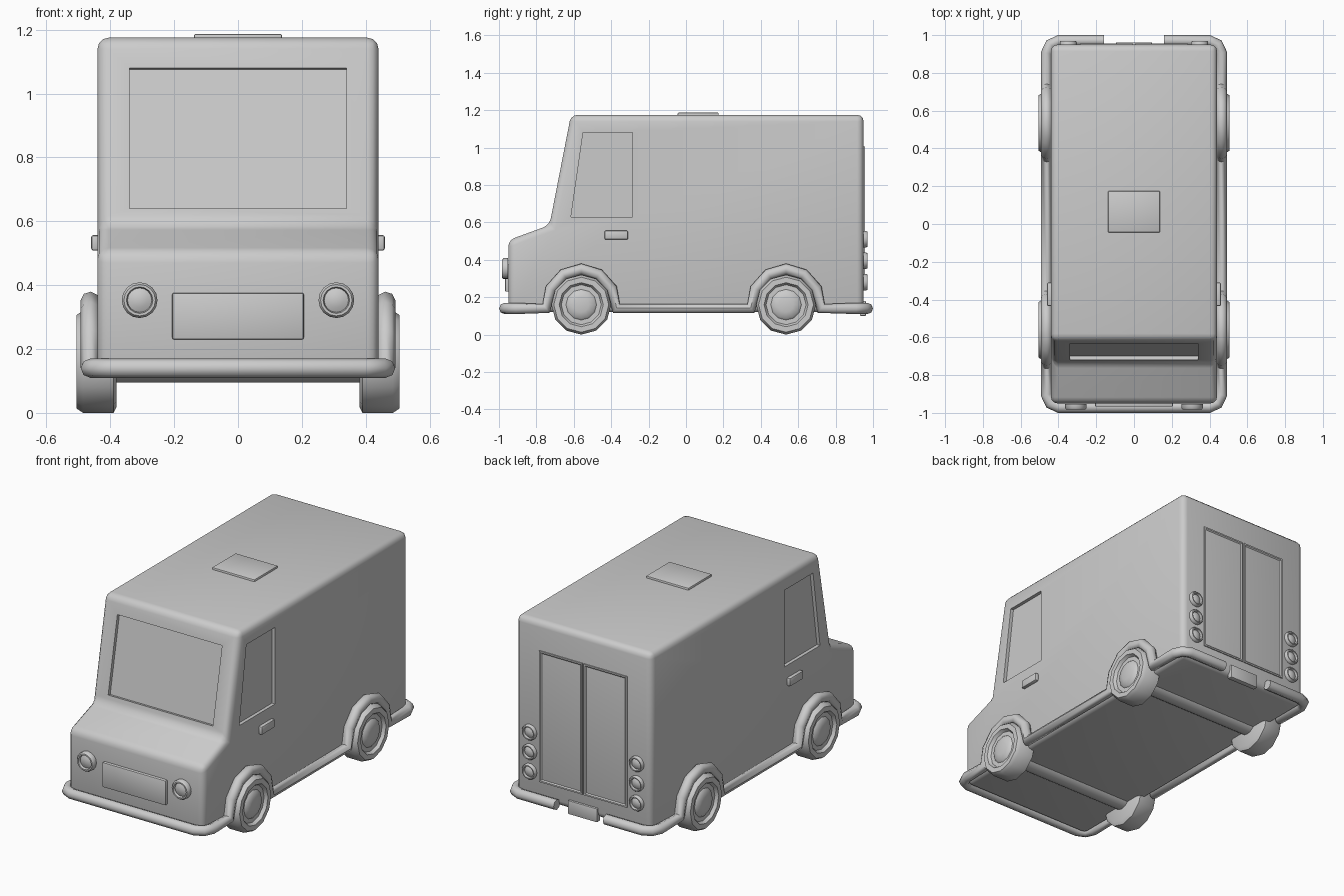
import bpy, bmesh, math
from mathutils import Matrix, Vector

if "Cube" in bpy.data.objects:
    bpy.data.objects.remove(bpy.data.objects["Cube"])

paint = bpy.data.materials.new("plain_grey")
paint.use_nodes = True
GREY = (0.6, 0.6, 0.6, 1)
paint.diffuse_color = GREY
paint.node_tree.nodes["Principled BSDF"].inputs["Base Color"].default_value = GREY


def select(ob):
    bpy.ops.object.select_all(action="DESELECT")
    ob.select_set(True)
    bpy.context.view_layer.objects.active = ob


def finish(name, bm, bevel=0, segments=2, smooth=35):
    bmesh.ops.recalc_face_normals(bm, faces=bm.faces)
    mesh = bpy.data.meshes.new(name)
    bm.to_mesh(mesh)
    bm.free()
    ob = bpy.data.objects.new(name, mesh)
    bpy.context.collection.objects.link(ob)
    mesh.materials.append(paint)
    select(ob)
    if bevel:
        mod = ob.modifiers.new("Bevel", "BEVEL")
        mod.width, mod.segments = bevel, segments
        bpy.ops.object.modifier_apply(modifier=mod.name)
    if smooth:
        bpy.ops.object.shade_smooth_by_angle(angle=math.radians(smooth))
    return ob


def prism(profile, x0, x1):
    """Side profile of (y, z) points extruded across x."""
    bm = bmesh.new()
    face = bm.faces.new([bm.verts.new((x0, y, z)) for y, z in profile])
    new = bmesh.ops.extrude_face_region(bm, geom=[face])["geom"]
    verts = [v for v in new if isinstance(v, bmesh.types.BMVert)]
    bmesh.ops.translate(bm, verts=verts, vec=(x1 - x0, 0, 0))
    return bm


def box(x0, x1, y0, y1, z0, z1):
    return prism([(y0, z0), (y1, z0), (y1, z1), (y0, z1)], x0, x1)


def lathe(name, profile, place, steps):
    """Revolve (radius, depth) points about z, then place the result."""
    bm = bmesh.new()
    verts = [bm.verts.new((r, 0, d)) for r, d in profile]
    edges = [bm.edges.new(pair) for pair in zip(verts, verts[1:])]
    bmesh.ops.spin(bm, geom=verts + edges, axis=(0, 0, 1), cent=(0, 0, 0),
                   angle=math.tau, steps=steps)
    bmesh.ops.remove_doubles(bm, verts=bm.verts, dist=0.0005)
    bm.transform(place)
    return finish(name, bm, smooth=40)


# Van body
body = finish("body", prism([(-0.95, 0.12), (-0.95, 0.505), (-0.73, 0.585),
                             (-0.615, 1.175), (0.95, 1.175), (0.95, 0.12)],
                            -0.44, 0.44), bevel=0.035, segments=3, smooth=0)

# Recessed windscreen and side windows
window = [(-0.615, 0.63), (-0.285, 0.63), (-0.285, 1.08), (-0.55, 1.08)]
slope = Vector((0, 0.115, 0.59)).normalized()
inward = Vector((0, slope.z, -slope.y))
low = Vector((0, -0.73, 0.585)) + slope * 0.056
high = low + slope * 0.448
screen = [low - inward * 0.1, high - inward * 0.1,
          high + inward * 0.02, low + inward * 0.02]
cutters = [prism([(p.y, p.z) for p in screen], -0.34, 0.34),
           prism(window, 0.42, 0.55), prism(window, -0.55, -0.42)]
for bm in cutters:
    cutter = finish("window_cutter", bm, smooth=0)
    cutter.hide_render = True
    mod = body.modifiers.new("Window", "BOOLEAN")
    mod.object, mod.operation, mod.solver = cutter, "DIFFERENCE", "EXACT"
    select(body)
    bpy.ops.object.modifier_apply(modifier=mod.name)
    bpy.data.objects.remove(cutter)
select(body)
bpy.ops.object.shade_smooth_by_angle(angle=math.radians(35))

# Roof hatch, number plates and door handles
finish("roof_hatch", box(-0.138, 0.138, -0.045, 0.175, 1.16, 1.187), bevel=0.006)
finish("front_plate", box(-0.206, 0.206, -0.967, -0.93, 0.23, 0.376), bevel=0.006)
finish("rear_plate", box(-0.095, 0.095, 0.93, 0.962, 0.1, 0.18), bevel=0.004)

for side, label in ((1, "left"), (-1, "right")):
    finish(label + "_door_handle",
           box(side * 0.43, side * 0.46, -0.435, -0.31, 0.508, 0.557), bevel=0.008)

    # Rear door with a sunken panel
    bm = box(side * 0.005, side * 0.285, 0.94, 0.956, 0.235, 1.005)
    bmesh.ops.recalc_face_normals(bm, faces=bm.faces)
    back = [f for f in bm.faces if f.normal.y > 0.9]
    bmesh.ops.inset_region(bm, faces=back, thickness=0.012)
    bmesh.ops.inset_region(bm, faces=back, thickness=0.018, depth=-0.012)
    finish(label + "_rear_door", bm, smooth=20)

    # Lamps: a rim around a domed lens
    def lamp(name, x, y, z, r, facing):
        profile = [(r, 0), (r, 0.022), (r * 0.88, 0.03), (r * 0.74, 0.03),
                   (r * 0.68, 0.016), (r * 0.4, 0.023), (0, 0.026)]
        turn = Matrix.Rotation(-facing * math.pi / 2, 4, "X")
        lathe(name, profile, Matrix.Translation((x, y, z)) @ turn, 16)

    lamp(label + "_headlight", side * 0.308, -0.953, 0.353, 0.056, -1)
    for i in range(3):
        lamp(label + "_tail_light", side * 0.348, 0.94, 0.51 - i * 0.115, 0.045, 1)

# Wheels and axles
WHEELS = {"front": -0.56, "rear": 0.535}
tyre = [(0, 0.38), (0.14, 0.38), (0.16, 0.39), (0.16, 0.485), (0.147, 0.505),
        (0.118, 0.505), (0.107, 0.487), (0.082, 0.487), (0.072, 0.497),
        (0.04, 0.504), (0, 0.506)]
for label, y in WHEELS.items():
    for side, hand in ((1, "left"), (-1, "right")):
        turn = Matrix.Rotation(side * math.pi / 2, 4, "Y")
        lathe(f"{label}_{hand}_wheel", tyre,
              Matrix.Translation((0, y, 0.16)) @ turn, 12)
    bm = bmesh.new()
    bmesh.ops.create_cone(bm, cap_ends=True, segments=16, radius1=0.065,
                          radius2=0.065, depth=0.78)
    bm.transform(Matrix.Translation((0, y, 0.16)) @ Matrix.Rotation(math.pi / 2, 4, "Y"))
    finish(label + "_axle", bm)

# One rounded trim tube: rear bumper ends, sills, wheel arches, front bumper
X, Y, Z = 0.463, 0.97, 0.14
half = [(0.16, Y, Z), (X - 0.065, Y, Z), (X - 0.02, Y - 0.02, Z), (X, Y - 0.065, Z)]
for y in (WHEELS["rear"], WHEELS["front"]):
    for i in range(7):
        a = math.radians(30 * i)
        half.append((X, y + 0.188 * math.cos(a), Z + 0.21 * math.sin(a)))
half += [(X, 0.065 - Y, Z), (X - 0.02, 0.02 - Y, Z), (X - 0.065, -Y, Z)]
path = half + [(-x, y, z) for x, y, z in reversed(half)]
curve = bpy.data.curves.new("bumper_trim", "CURVE")
curve.dimensions = "3D"
curve.bevel_depth = 0.03
curve.bevel_resolution = 2
curve.use_fill_caps = True
spline = curve.splines.new("POLY")
spline.points.add(len(path) - 1)
for point, co in zip(spline.points, path):
    point.co = (*co, 1)
trim = bpy.data.objects.new("bumper_trim", curve)
bpy.context.collection.objects.link(trim)
curve.materials.append(paint)
select(trim)
bpy.ops.object.convert(target="MESH")
bpy.ops.object.shade_smooth_by_angle(angle=math.radians(50))
